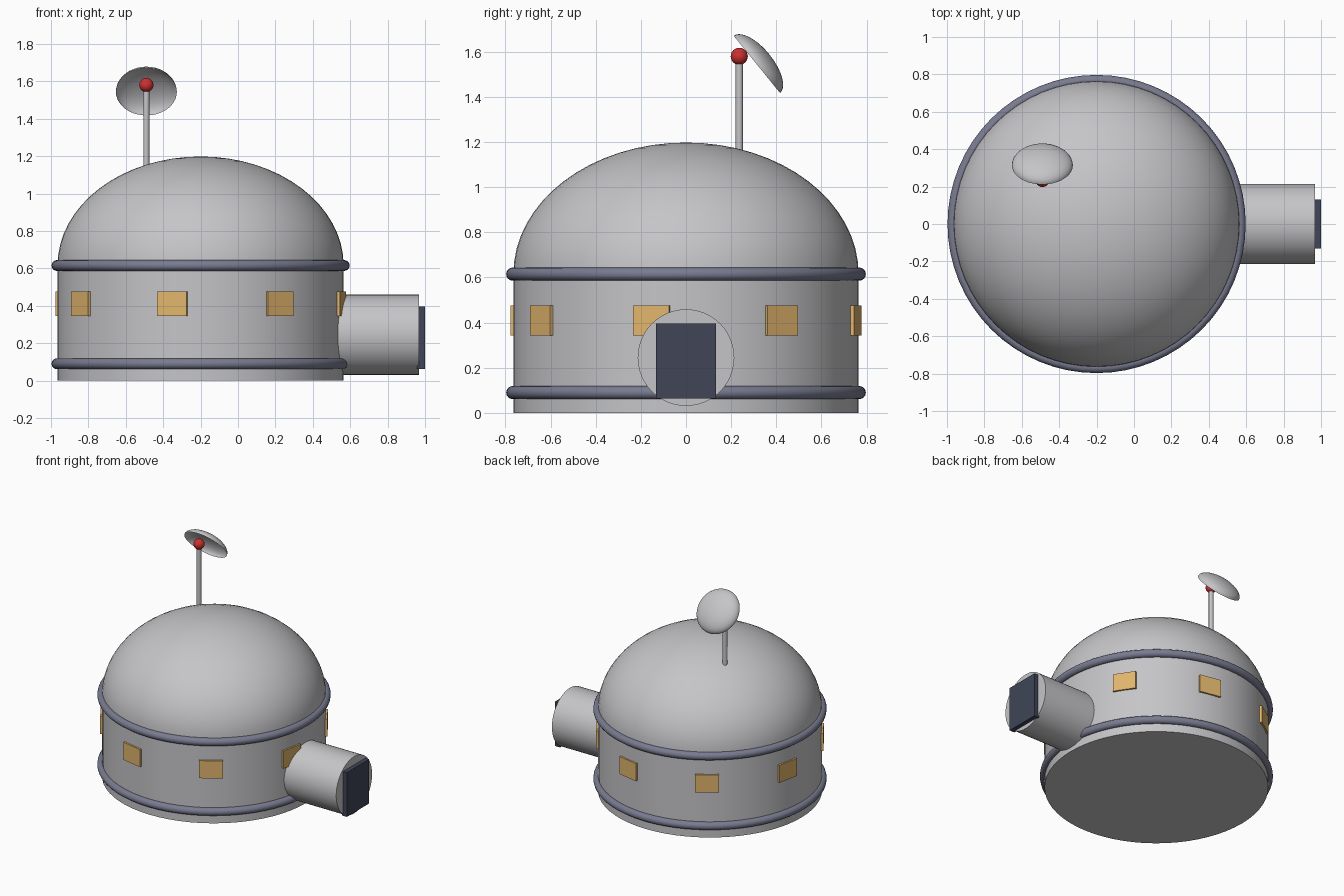
import bpy, math
from math import pi, sin, cos
from mathutils import Vector

cube = bpy.data.objects.get("Cube")
if cube:
    bpy.data.objects.remove(cube, do_unlink=True)


def material(name, rgb):
    m = bpy.data.materials.new(name)
    m.use_nodes = True
    m.diffuse_color = (*rgb, 1)
    m.node_tree.nodes["Principled BSDF"].inputs["Base Color"].default_value = (*rgb, 1)
    return m


GREY = material("light_grey", (0.56, 0.56, 0.58))
TRIM = material("slate_trim", (0.19, 0.20, 0.28))
AMBER = material("amber_glass", (0.75, 0.46, 0.15))
DARK = material("dark_door", (0.05, 0.06, 0.095))
RED = material("signal_red", (0.62, 0.03, 0.03))

CX = -0.2        # hub centre on x
R = 0.765        # wall radius
EAVE = 0.615     # where the dome meets the wall


def finish(name, mat, smooth=True):
    ob = bpy.context.object
    ob.name = ob.data.name = name
    ob.data.materials.clear()
    ob.data.materials.append(mat)
    if smooth:
        bpy.ops.object.shade_smooth_by_angle(angle=math.radians(40))
    return ob


def cylinder(name, mat, start, end, radius, sides):
    a, b = Vector(start), Vector(end)
    bpy.ops.mesh.primitive_cylinder_add(
        vertices=sides, radius=radius, depth=(b - a).length, location=(a + b) / 2,
        rotation=(b - a).to_track_quat('Z', 'Y').to_euler())
    return finish(name, mat)


def box(name, mat, centre, size, turn=0):
    bpy.ops.mesh.primitive_cube_add(size=1, location=centre, rotation=(0, 0, turn))
    bpy.context.object.scale = size
    return finish(name, mat, smooth=False)


def bowl(name, mat, centre, radius, height, tilt=0, segs=64, rings=16):
    """Open half ellipsoid, bulging along its local +z."""
    verts = [(radius * cos(e) * cos(a), radius * cos(e) * sin(a), height * sin(e))
             for e in (i * pi / 2 / rings for i in range(rings))
             for a in (j * 2 * pi / segs for j in range(segs))]
    faces = [(i * segs + j, i * segs + (j + 1) % segs,
              (i + 1) * segs + (j + 1) % segs, (i + 1) * segs + j)
             for i in range(rings - 1) for j in range(segs)]
    verts.append((0, 0, height))
    last = (rings - 1) * segs
    faces += [(last + j, last + (j + 1) % segs, len(verts) - 1) for j in range(segs)]
    me = bpy.data.meshes.new(name)
    me.from_pydata(verts, [], faces)
    ob = bpy.data.objects.new(name, me)
    bpy.context.collection.objects.link(ob)
    ob.location, ob.rotation_euler = centre, (tilt, 0, 0)
    bpy.ops.object.select_all(action='DESELECT')
    ob.select_set(True)
    bpy.context.view_layer.objects.active = ob
    return finish(name, mat)


# Round wall and dome roof
cylinder("wall", GREY, (CX, 0, 0), (CX, 0, EAVE), R, 64)
bowl("dome", GREY, (CX, 0, EAVE), R, 0.583)

# Trim rings
for name, z in (("lower_ring", 0.09), ("upper_ring", EAVE)):
    bpy.ops.mesh.primitive_torus_add(
        major_radius=0.768, minor_radius=0.029, major_segments=64,
        minor_segments=16, location=(CX, 0, z))
    finish(name, TRIM)

# Eight windows spaced round the wall
for i in range(8):
    a = i * pi / 4 - 0.2
    box(f"window_{i + 1}", AMBER, (CX + 0.757 * cos(a), 0.757 * sin(a), 0.41),
        (0.038, 0.163, 0.132), a)

# Entrance tunnel and door
cylinder("entrance_tunnel", GREY, (0.4, 0, 0.245), (0.968, 0, 0.245), 0.214, 48)
box("door", DARK, (0.979, 0, 0.23), (0.042, 0.264, 0.334))

# Antenna mast, signal ball and dish
MX, MY = -0.49, 0.236
cylinder("mast", GREY, (MX, MY, 1.05), (MX, MY, 1.58), 0.016, 16)
bpy.ops.mesh.primitive_uv_sphere_add(segments=24, ring_count=12, radius=0.038,
                                     location=(MX, MY, 1.58))
finish("signal_ball", RED)
bowl("dish", GREY, (MX, 0.314, 1.544), 0.163, 0.071, tilt=-0.89, segs=40, rings=10)
